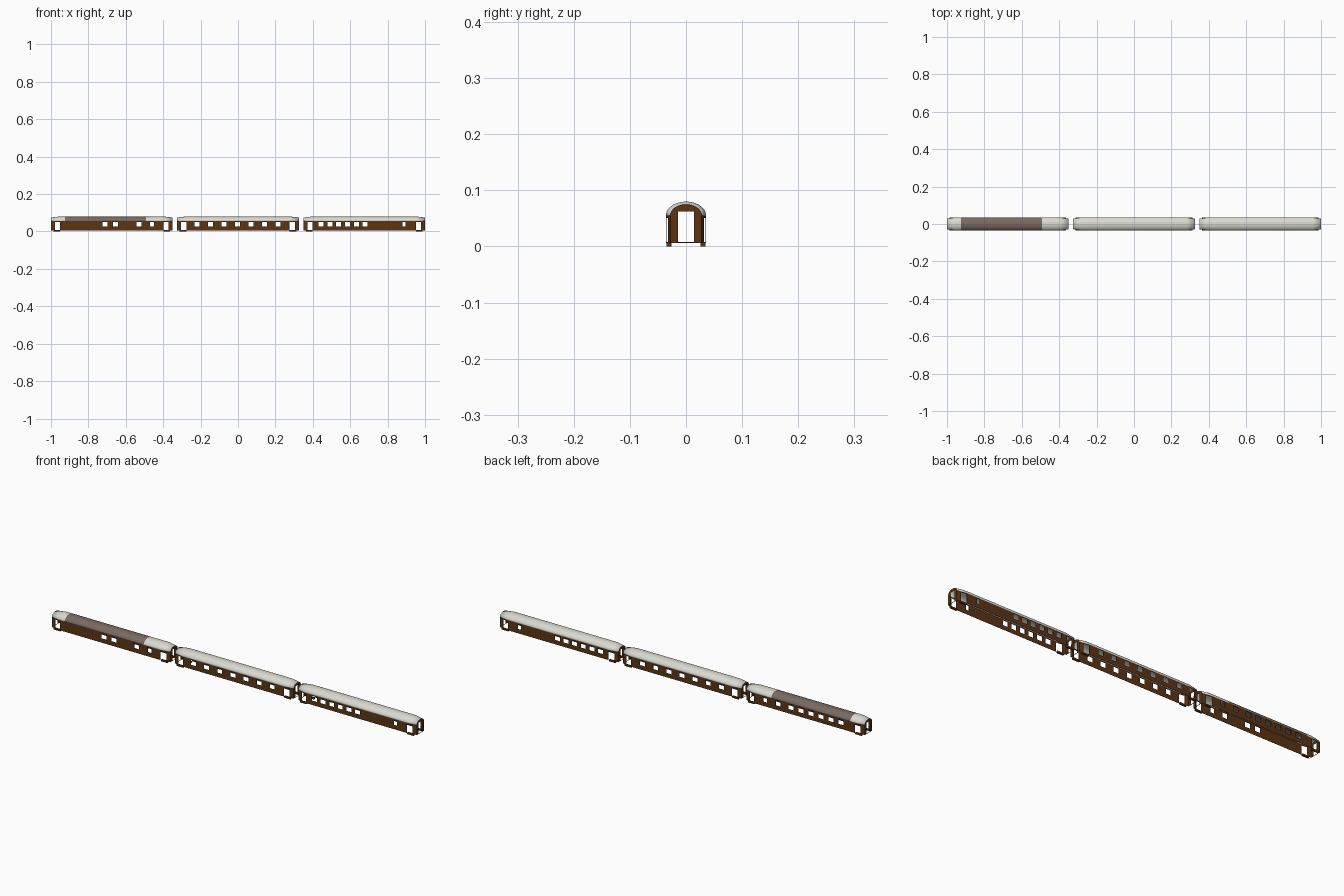
import bpy, bmesh, math

if "Cube" in bpy.data.objects:
    bpy.data.objects.remove(bpy.data.objects["Cube"])

HALF = 0.325                       # half length of a carriage
TAPER = 0.28                       # where the ends start to narrow
BOTTOM, EAVE = 0.006, 0.055
WIN_LOW, WIN_HIGH = 0.027, 0.051
DOORS = [(-0.304, -0.276), (0.276, 0.304)]
ARCH = 14


def material(name, rgb):
    m = bpy.data.materials.new(name)
    m.diffuse_color = (*rgb, 1)
    m.use_nodes = True
    m.node_tree.nodes["Principled BSDF"].inputs["Base Color"].default_value = m.diffuse_color
    return m


BROWN = material("brown_paint", (0.105, 0.036, 0.007))
PALE = material("pale_grey_roof", (0.70, 0.70, 0.64))
DARK = material("dark_grey_roof", (0.19, 0.145, 0.12))


def finish(bm, name, mats, cx, thickness=0.0, smooth=False):
    bmesh.ops.remove_doubles(bm, verts=bm.verts, dist=1e-5)
    me = bpy.data.meshes.new(name)
    bm.to_mesh(me)
    bm.free()
    for m in mats:
        me.materials.append(m)
    ob = bpy.data.objects.new(name, me)
    ob.location.x = cx
    bpy.context.collection.objects.link(ob)
    if smooth:
        bpy.context.view_layer.objects.active = ob
        ob.select_set(True)
        bpy.ops.object.shade_smooth_by_angle(angle=math.radians(25))
        ob.select_set(False)
    if thickness:
        mod = ob.modifiers.new("thickness", 'SOLIDIFY')
        mod.thickness = thickness
        mod.offset = -1
    return ob


def narrowing(x):
    return max(0.0, (abs(x) - TAPER) / (HALF - TAPER))


def half_width(x):
    return 0.036 - 0.008 * narrowing(x)


def arch(x):
    """Roof cross-section at x, from the -y eave over to the +y eave."""
    w, rise = half_width(x), 0.025 - 0.005 * narrowing(x)
    pts = []
    for i in range(ARCH + 1):
        a = math.pi * i / ARCH
        pts.append((x, -w * math.cos(a), EAVE + rise * math.sin(a)))
    return pts


def side_wall(name, cx, side, windows):
    """Wall grid with the window and door cells left out."""
    spans = [(c - w / 2 - cx, c + w / 2 - cx) for c, w in windows]
    xs = sorted({-HALF, -TAPER, TAPER, HALF} | {v for s in spans + DOORS for v in s})
    zs = [BOTTOM, WIN_LOW, WIN_HIGH, EAVE]
    bm = bmesh.new()
    for x0, x1 in zip(xs, xs[1:]):
        mid = (x0 + x1) / 2
        door = any(a < mid < b for a, b in DOORS)
        window = any(a < mid < b for a, b in spans)
        for row, (z0, z1) in enumerate(zip(zs, zs[1:])):
            if (door and row < 2) or (window and row == 1):
                continue
            quad = [(x0, z0), (x1, z0), (x1, z1), (x0, z1)]
            vs = [bm.verts.new((x, side * half_width(x), z)) for x, z in quad]
            bm.faces.new(vs if side < 0 else vs[::-1])
    finish(bm, name, [BROWN], cx, 0.001)


def roof(name, cx, dark_span=None):
    xs = {-HALF, -TAPER, TAPER, HALF}
    if dark_span:
        xs |= {v - cx for v in dark_span}
    xs = sorted(xs)
    bm = bmesh.new()
    for x0, x1 in zip(xs, xs[1:]):
        a, b = arch(x0), arch(x1)
        mid = (x0 + x1) / 2 + cx
        for i in range(ARCH):
            f = bm.faces.new([bm.verts.new(p) for p in (a[i], b[i], b[i + 1], a[i + 1])])
            if dark_span and dark_span[0] < mid < dark_span[1]:
                f.material_index = 1
    finish(bm, name, [PALE, DARK], cx, 0.001, True)


def end_wall(name, cx, end):
    """Arched end panel with a gangway doorway."""
    x, w, d = end * HALF, half_width(HALF), 0.014
    outline = [(x, -w, BOTTOM)] + arch(x) + [(x, w, BOTTOM)]
    outline += [(x, d, BOTTOM), (x, d, 0.062), (x, -d, 0.062), (x, -d, BOTTOM)]
    if end > 0:
        outline.reverse()
    bm = bmesh.new()
    bm.faces.new([bm.verts.new(p) for p in outline])
    finish(bm, name, [BROWN], cx, 0.001)


def boxes(name, cx, items):
    bm = bmesh.new()
    for lo, hi in items:
        cube = bmesh.ops.create_cube(bm, size=1)
        for v in cube["verts"]:
            v.co = [lo[k] if v.co[k] < 0 else hi[k] for k in range(3)]
    finish(bm, name, [BROWN], cx)


def carriage(name, cx, front, back, dark_span=None):
    side_wall(name + "_front_wall", cx, -1, front)
    side_wall(name + "_back_wall", cx, 1, back)
    roof(name + "_roof", cx, dark_span)
    for end, label in ((-1, "left"), (1, "right")):
        end_wall(f"{name}_{label}_end_wall", cx, end)
        # doorway sill at the gangway
        xa, xb = sorted((end * HALF, end * (HALF - 0.001)))
        boxes(f"{name}_{label}_sill", cx, [((xa, -0.014, BOTTOM), (xb, 0.014, 0.008))])
        # steps under the two side doors
        xa, xb = sorted((end * 0.276, end * 0.312))
        boxes(f"{name}_{label}_steps", cx,
              [((xa, -0.0345, 0), (xb, -0.026, 0.008)),
               ((xa, 0.026, 0), (xb, 0.0345, 0.008))])


# Left carriage: dark roof panel, few front windows, row of windows behind
W = 0.027
front = [(-0.71, W), (-0.655, W), (-0.53, W), (-0.46, 0.02)]
back = front + [(x, W) for x in (-0.60, -0.765, -0.82, -0.875)]
carriage("left_carriage", -0.675, front, back, (-0.925, -0.492))

# Middle carriage: seven even windows
mid = [(0.072 * i - 0.003, W) for i in range(-3, 4)]
carriage("middle_carriage", 0.0, mid, mid)

# Right carriage: six close windows and one narrow one
right = [(0.444 + 0.0472 * i, W) for i in range(6)] + [(0.888, 0.015)]
carriage("right_carriage", 0.675, right, right)
